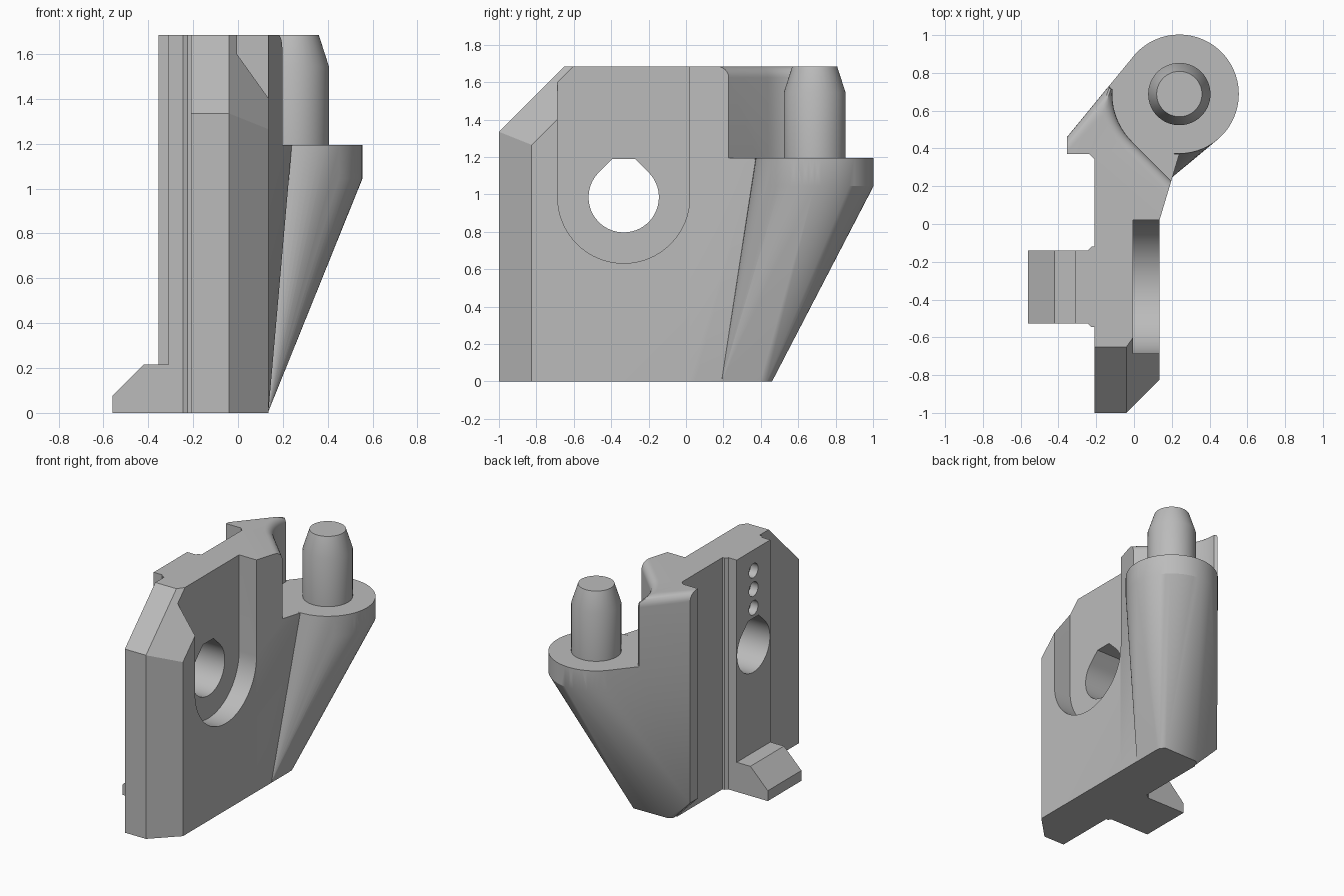
import bpy, bmesh, math
from mathutils import Vector

if "Cube" in bpy.data.objects:
    bpy.data.objects.remove(bpy.data.objects["Cube"], do_unlink=True)

grey = bpy.data.materials.new("plain_grey")
grey.use_nodes = True
color = (0.5, 0.5, 0.5, 1)
grey.diffuse_color = color
grey.node_tree.nodes["Principled BSDF"].inputs["Base Color"].default_value = color

TOP = 1.685          # overall height
SHELF = 1.195        # top of the round boss
RIM = 1.045          # bottom of the boss rim
PEG = Vector((0.24, 0.688))
HOLE_Y, HOLE_Z = -0.333, 0.985


def finish(name, bm):
    bmesh.ops.recalc_face_normals(bm, faces=bm.faces)
    mesh = bpy.data.meshes.new(name)
    bm.to_mesh(mesh)
    bm.free()
    mesh.materials.append(grey)
    ob = bpy.data.objects.new(name, mesh)
    bpy.context.collection.objects.link(ob)
    return ob


def hull_bm(points):
    bm = bmesh.new()
    for p in points:
        bm.verts.new(p)
    res = bmesh.ops.convex_hull(bm, input=bm.verts)
    loose = [v for v in bm.verts if not v.link_faces]
    bmesh.ops.delete(bm, geom=loose, context='VERTS')
    bmesh.ops.dissolve_limit(bm, angle_limit=0.002, verts=bm.verts, edges=bm.edges)
    return bm


def hull(name, points):
    return finish(name, hull_bm(points))


def loft(name, layers):
    """Stack of matching closed outlines, capped at both ends."""
    bm = bmesh.new()
    rings = [[bm.verts.new(p) for p in layer] for layer in layers]
    n = len(rings[0])
    for a, b in zip(rings, rings[1:]):
        for i in range(n):
            j = (i + 1) % n
            bm.faces.new((a[i], a[j], b[j], b[i]))
    bm.faces.new(rings[0][::-1])
    bm.faces.new(rings[-1])
    return finish(name, bm)


def up(outline, *heights):
    return [[(x, y, z) for x, y in outline] for z in heights]


def across(outline, x0, x1):
    return [[(x, y, z) for y, z in outline] for x in (x0, x1)]


def arc(cx, cy, r, a0, a1, n):
    angles = [math.radians(a0 + (a1 - a0) * i / n) for i in range(n + 1)]
    return [(cx + r * math.cos(a), cy + r * math.sin(a)) for a in angles]


def disc(r, z):
    return [(x, y, z) for x, y in arc(PEG.x, PEG.y, r, 0, 354, 59)]


def combine(target, tool, operation):
    mod = target.modifiers.new(operation.lower(), 'BOOLEAN')
    mod.operation, mod.object, mod.solver = operation, tool, 'EXACT'
    bpy.context.view_layer.objects.active = target
    bpy.ops.object.modifier_apply(modifier=mod.name)
    bpy.data.objects.remove(tool, do_unlink=True)


# Main plate with chamfered front edge and sloped top corner
plate_outline = [(-0.21, -1), (-0.04, -1), (0.135, -0.825), (0.135, 0.05), (-0.21, 0.05)]
bm = hull_bm(sum(up(plate_outline, 0, TOP), []))
for normal in ((0, -1, 1), (1.4, -1, 1)):
    bmesh.ops.bisect_plane(bm, geom=bm.verts[:] + bm.edges[:] + bm.faces[:],
                           plane_co=(-0.04, -1, 1.335), plane_no=normal, clear_outer=True)
    bmesh.ops.holes_fill(bm, edges=[e for e in bm.edges if e.is_boundary])
body = finish("bracket_body", bm)

# Lower wall that flares out toward the boss
flare = hull("flared_wall", [
    (-0.21, 0.02, 0), (0.135, 0.02, 0), (0.135, 0.4, 0), (-0.21, 0.4, 0),
    (-0.21, 0.02, SHELF), (0.135, 0.02, SHELF), (0.24, 0.37, SHELF), (-0.21, 0.4, SHELF)])

# Round boss tapering down into the plate, in two blended hulls
rim = disc(0.315, RIM) + disc(0.315, SHELF)
boss_back = hull("boss_back", rim + [
    (-0.355, y, z) for y in (0.37, 0.46) for z in (0.16, SHELF)] + [
    (0.13, 0.37, 0), (0.132, 0.43, 0), (0.1, 0.46, 0), (-0.17, 0.455, 0),
    (-0.2, 0.43, 0), (-0.2, 0.37, 0)])
boss_side = hull("boss_side", rim + [(0.133, 0.19, 0), (0.133, 0.43, 0), (0.1, 0.46, 0)])

# Upper wall, hollowed around the peg, with a rounded top edge
diagonal = Vector((-0.771, 0.637))
diagonal_angle = math.degrees(math.atan2(diagonal.y, diagonal.x))


def wall_outline(o):
    r, reach = 0.355 + o, 0.315 - o
    meet = diagonal_angle + math.degrees(math.acos(reach / r)) + 3
    curve = arc(PEG.x, PEG.y, r, 225, max(176, meet), 10)
    end = Vector(curve[-1])
    tip = end + diagonal * (reach - (end - PEG).dot(diagonal))
    y = (PEG.x + PEG.y - r * math.sqrt(2) - 0.129) / 1.3
    return [(-0.21, 0.02), (0.135, 0.02), (0.129 + 0.3 * y, y)] + curve + [
        tuple(tip), (-0.355, 0.46 - 1.3 * o), (-0.355, 0.37), (-0.235, 0.37), (-0.21, 0.345)]


wall_layers = up(wall_outline(0), SHELF - 0.02)
for i in range(7):
    a = math.radians(15 * i)
    z = TOP - 0.06 * (1 - math.sin(a))
    wall_layers += up(wall_outline(0.06 * (1 - math.cos(a))), z)
wall = loft("upper_wall", wall_layers)

# Rail and hook on the back of the plate
side = [(-0.18, 0.213), (-0.225, 0.213), (-0.245, 0.193), (-0.31, 0.193)]
rail_outline = [(x, HOLE_Y + d) for x, d in side] + [(x, HOLE_Y - d) for x, d in side[::-1]]
rail = loft("rail", up(rail_outline, 0, TOP))
hook_profile = [(-0.25, 0), (-0.56, 0), (-0.56, 0.075), (-0.42, 0.215), (-0.25, 0.215)]
hook = loft("hook", [[(x, HOLE_Y + d, z) for x, z in hook_profile] for d in (-0.193, 0.193)])

# Locating peg with tapered tip
peg = hull("peg", disc(0.165, SHELF - 0.05) + disc(0.165, 1.545) + disc(0.12, TOP))

for part in (flare, boss_back, boss_side, wall, rail, hook, peg):
    combine(body, part, 'UNION')

# Slot open at the top, screw hole with a clipped peak, three shallow dimples
slot = arc(HOLE_Y, HOLE_Z, 0.353, 180, 360, 32) + [(0.02, 2), (HOLE_Y - 0.353, 2)]
combine(body, loft("slot_cutter", across(slot, -0.005, 0.5)), 'DIFFERENCE')
hole = arc(HOLE_Y, HOLE_Z, 0.188, 135, 405, 40)
hole += [(HOLE_Y + 0.06, HOLE_Z + 0.205), (HOLE_Y - 0.06, HOLE_Z + 0.205)]
combine(body, loft("hole_cutter", across(hole, -1, 1)), 'DIFFERENCE')
for z in (1.265, 1.4, 1.535):
    dimple = arc(HOLE_Y, z, 0.052, 0, 345, 23)
    combine(body, loft("dimple_cutter", across(dimple, -0.5, -0.25)), 'DIFFERENCE')

bpy.ops.object.select_all(action='DESELECT')
body.select_set(True)
bpy.context.view_layer.objects.active = body
bpy.ops.object.shade_smooth_by_angle(angle=math.radians(28))
